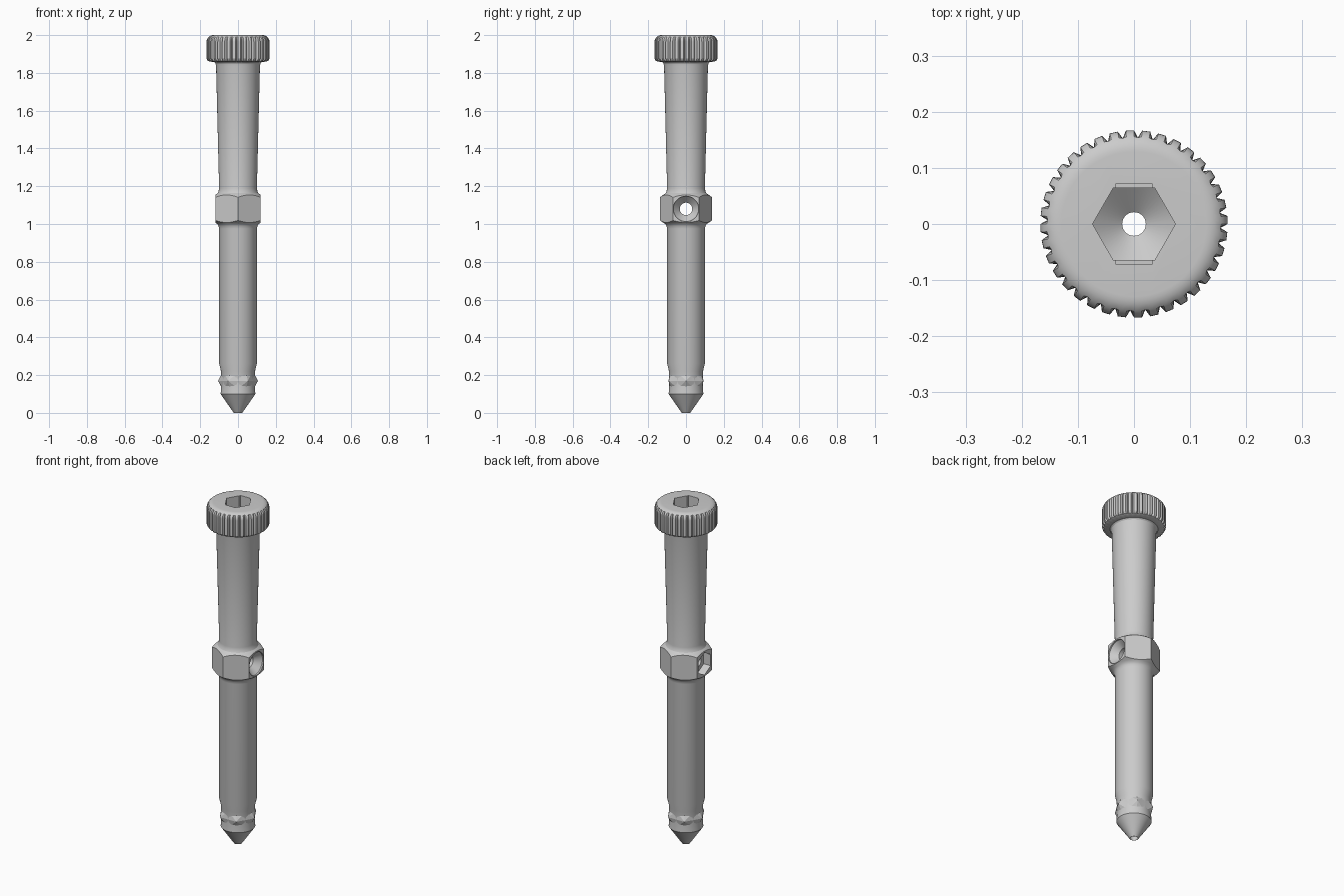
import bpy, bmesh
from math import pi, cos, sin, radians
from mathutils import Matrix

if "Cube" in bpy.data.objects:
    bpy.data.objects.remove(bpy.data.objects["Cube"])

grey = bpy.data.materials.new("light_grey")
grey.use_nodes = True
colour = (0.6, 0.6, 0.6, 1)
grey.diffuse_color = colour
grey.node_tree.nodes["Principled BSDF"].inputs["Base Color"].default_value = colour


def make_object(name, bm, matrix=None):
    bmesh.ops.recalc_face_normals(bm, faces=bm.faces)
    mesh = bpy.data.meshes.new(name)
    bm.to_mesh(mesh)
    bm.free()
    mesh.materials.append(grey)
    if matrix:
        mesh.transform(matrix)
    ob = bpy.data.objects.new(name, mesh)
    bpy.context.collection.objects.link(ob)
    return ob


def loft(name, rings, n, matrix=None):
    """Closed skin over rings; a ring is (r, z) or a function of the step giving it."""
    bm = bmesh.new()
    loops = []
    for ring in rings:
        loop = []
        for i in range(n):
            r, z = ring(i) if callable(ring) else ring
            a = 2 * pi * i / n
            loop.append(bm.verts.new((r * cos(a), r * sin(a), z)))
        loops.append(loop)
    for low, high in zip(loops, loops[1:]):
        for i in range(n):
            j = (i + 1) % n
            bm.faces.new((low[i], low[j], high[j], high[i]))
    bm.faces.new(loops[0][::-1])
    bm.faces.new(loops[-1])
    return make_object(name, bm, matrix)


def hexagon(i, n, apothem, corner=0.0):
    """Radius of a hexagon, with one corner at the given angle in degrees."""
    return apothem / cos(radians((360 * i / n - corner) % 60 - 30))


def activate(ob):
    bpy.ops.object.select_all(action='DESELECT')
    ob.select_set(True)
    bpy.context.view_layer.objects.active = ob


def cut(ob, cutter):
    mod = ob.modifiers.new("cut", 'BOOLEAN')
    mod.operation = 'DIFFERENCE'
    mod.solver = 'EXACT'
    mod.object = cutter
    activate(ob)
    bpy.ops.object.modifier_apply(modifier=mod.name)
    bpy.data.objects.remove(cutter)


STEPS, CUT_STEPS = 144, 48


# Hexagonal collar edge, bevelled by a cone at top and bottom
def collar(z, slope):
    def ring(i):
        r = hexagon(i, STEPS, 0.12, 90)
        return r, z + slope * (r - 0.12)
    return ring


# Knurled head: the round profile limited by notches
def knurl(r, z):
    return lambda i: (min(r, 0.154 if i % 4 == 3 else 0.167), z)


rings = [(0.0225, 0), (0.092, 0.1), (0.089, 0.14), (0.09, 0.22), (0.1, 0.262),
         (0.1, 0.975), (0.103, 0.988), (0.108, 0.998), (0.118, 1.006),
         collar(1.008, 0.6), collar(1.154, -0.7),
         (0.118, 1.156), (0.108, 1.163), (0.103, 1.173), (0.1, 1.19),
         (0.116, 1.835), (0.119, 1.85), (0.125, 1.857), (0.15, 1.86),
         knurl(0.16, 1.864), knurl(0.17, 1.875)]
for k in range(9):
    a = k * pi / 16
    rings.append(knurl(0.129 + 0.038 * cos(a), 1.965 + 0.035 * sin(a)))
body = loft("bolt_body", rings, STEPS)


# Hexagonal socket, funnel and the bore running right through
def funnel(i):
    r = hexagon(i, CUT_STEPS, 0.064)
    return r, 1.86 + 0.8 * (r - 0.021)


def socket(i):
    return hexagon(i, CUT_STEPS, 0.064), 2.1


cut(body, loft("bore_cutter", [(0.021, -0.1), (0.021, 1.86), funnel, socket], CUT_STEPS))

# Relief slots beside two flats of the socket
bm = bmesh.new()
bmesh.ops.create_cube(bm, size=1, matrix=Matrix.Translation((0, 0, 2.0))
                      @ Matrix.Diagonal((0.066, 0.142, 0.17, 1)))
cut(body, make_object("slot_cutter", bm))


# Cross hole through the collar: nut pocket on one side, countersink on the other
def pocket(x):
    return lambda i: (hexagon(i, CUT_STEPS, 0.057), x)


across = Matrix.Translation((0, 0, 1.08)) @ Matrix.Rotation(pi / 2, 4, 'Y')
cut(body, loft("cross_cutter", [pocket(-0.16), pocket(-0.075), (0.033, -0.075),
                                (0.033, 0.075), (0.067, 0.112), (0.067, 0.16)],
               CUT_STEPS, across))

activate(body)
bpy.ops.object.shade_smooth_by_angle(angle=radians(28))

# Six pointed studs around the neck
for k in range(6):
    place = (Matrix.Rotation(k * pi / 3, 4, 'Z') @ Matrix.Translation((0.093, 0, 0.17))
             @ Matrix.Rotation(pi / 2, 4, 'Y'))
    bm = bmesh.new()
    bmesh.ops.create_cone(bm, cap_ends=True, segments=8, radius1=0.047, radius2=0,
                          depth=0.026, matrix=place)
    make_object(f"neck_stud_{k + 1}", bm)
